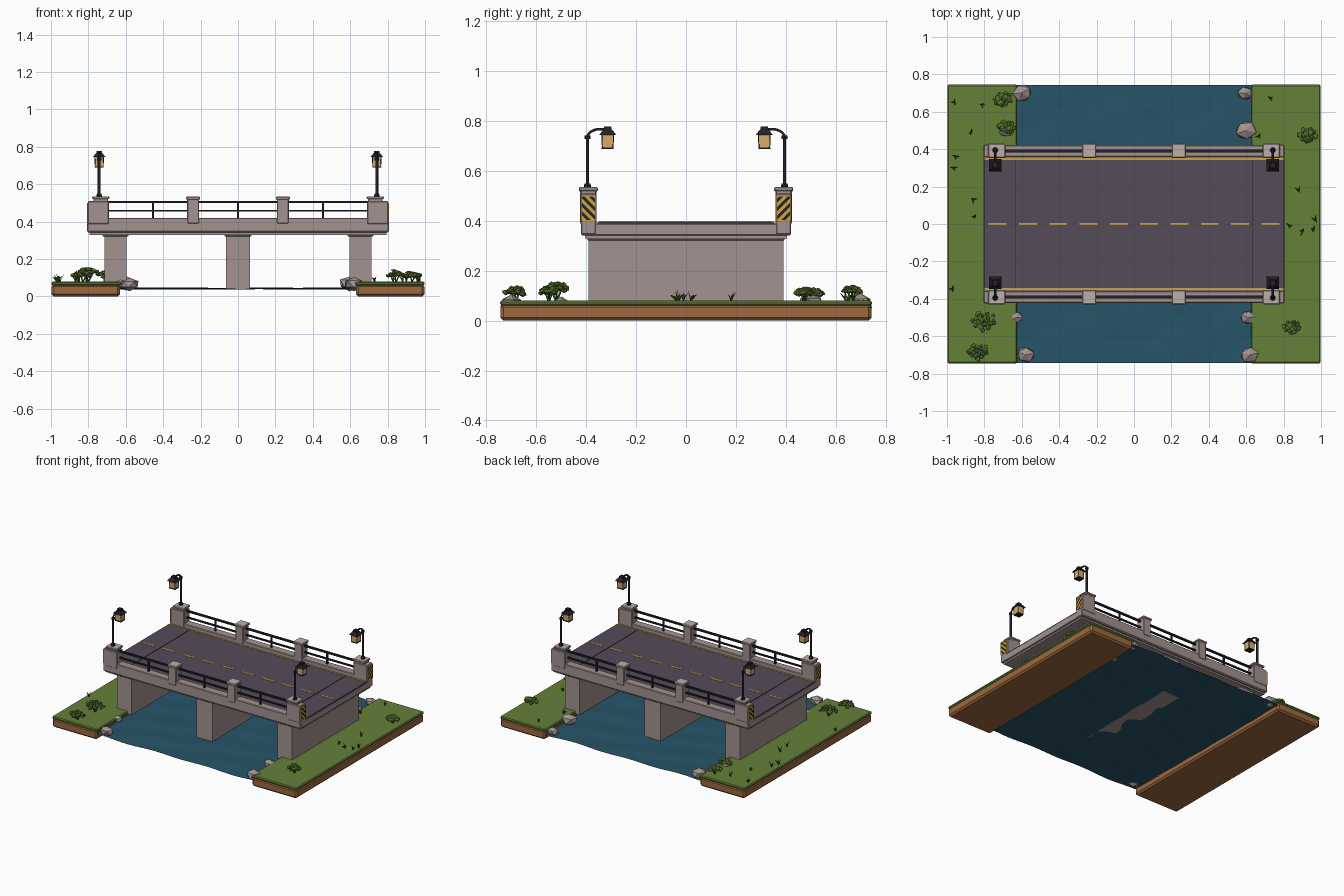
import bpy, bmesh, math, random
from mathutils import Vector, Matrix

if "Cube" in bpy.data.objects:
    bpy.data.objects.remove(bpy.data.objects["Cube"])

random.seed(7)


def mat(name, r, g, b):
    m = bpy.data.materials.new(name)
    m.diffuse_color = (r, g, b, 1)
    m.use_nodes = True
    m.node_tree.nodes["Principled BSDF"].inputs["Base Color"].default_value = m.diffuse_color
    return m


STONE = mat("stone", .36, .29, .28)
CAP = mat("pale_stone", .5, .43, .4)
ROAD = mat("asphalt", .09, .07, .095)
YELLOW = mat("yellow", .62, .36, .05)
DARK = mat("dark_metal", .015, .015, .022)
GLASS = mat("lamp_glass", .72, .43, .14)
GRASS = mat("grass", .13, .22, .04)
DIRT = mat("dirt", .34, .14, .05)
WATER = mat("water", .02, .09, .14)
ROCK = mat("rock", .36, .30, .28)
LEAF = mat("leaf", .11, .2, .03)
BLADE = mat("blade", .04, .1, .015)


def finish(name, bm, m):
    me = bpy.data.meshes.new(name)
    bm.to_mesh(me)
    bm.free()
    me.materials.append(m)
    ob = bpy.data.objects.new(name, me)
    bpy.context.collection.objects.link(ob)
    return ob


def box(name, x, y, z, m, bevel=0):
    """Box from (min, max) pairs, with an optional chamfer."""
    bm = bmesh.new()
    bmesh.ops.create_cube(bm, size=1)
    for v in bm.verts:
        v.co = [a[0] + (a[1] - a[0]) * (c + .5) for a, c in zip((x, y, z), v.co)]
    if bevel:
        bmesh.ops.bevel(bm, geom=bm.edges[:], offset=bevel, segments=1, affect='EDGES')
    return finish(name, bm, m)


def around(c, h):
    return (c - h, c + h)


def pair(s, a, b):
    return tuple(sorted((s * a, s * b)))


def tube(name, pts, r, m):
    cu = bpy.data.curves.new(name, 'CURVE')
    cu.dimensions = '3D'
    cu.bevel_depth = r
    cu.bevel_resolution = 1
    cu.use_fill_caps = True
    sp = cu.splines.new('POLY')
    sp.points.add(len(pts) - 1)
    for p, co in zip(sp.points, pts):
        p.co = (*co, 1)
    cu.materials.append(m)
    ob = bpy.data.objects.new(name, cu)
    bpy.context.collection.objects.link(ob)
    return ob


def cone(name, loc, r1, r2, h, n, m, turn=0):
    bm = bmesh.new()
    bmesh.ops.create_cone(bm, cap_ends=True, segments=n, radius1=r1, radius2=r2, depth=h,
                          matrix=Matrix.Translation(loc) @ Matrix.Rotation(turn, 4, 'Z'))
    return finish(name, bm, m)


# river surface with small waves
bm = bmesh.new()
bmesh.ops.create_grid(bm, x_segments=24, y_segments=24, size=1)
for v in bm.verts:
    x, y = v.co.x * .635, v.co.y * .742
    v.co = (x, y, .042 + .004 * math.sin(14 * x + 3 * y) + .002 * math.sin(23 * y - 9 * x))
finish("water", bm, WATER)

# river banks, abutments and end joints
for s in (-1, 1):
    box("bank_soil", pair(s, .632, .996), (-.744, .744), (0, .066), DIRT, .012)
    box("bank_turf", pair(s, .626, .997), (-.745, .745), (.06, .08), GRASS, .006)
    box("abutment", pair(s, .595, .715), (-.39, .39), (.06, .335), STONE)
    box("abutment_cap", pair(s, .585, .725), (-.395, .395), (.322, .336), STONE, .003)
    box("road_joint", around(s * .635, .002), (-.345, .345), (.39, .398), DARK)

# middle pier
box("middle_pier", (-.065, .065), (-.39, .39), (.04, .335), STONE)
box("middle_pier_cap", (-.073, .073), (-.395, .395), (.322, .336), STONE, .003)

# deck and road with markings
box("deck_soffit", (-.795, .795), (-.405, .405), (.33, .35), STONE)
box("deck_slab", (-.805, .805), (-.42, .42), (.342, .39), STONE, .004)
box("road_surface", (-.803, .803), (-.355, .355), (.385, .396), ROAD)
for i in range(10):
    box("centre_dash", around(-.729 + .162 * i, .048), (-.006, .006), (.39, .398), YELLOW)


def stripes(name, x, y0, y1, z0, z1, s):
    """Diagonal bars, cut to the sign outline."""
    bm = bmesh.new()
    for k in range(-3, 5):
        b = z0 + k * .034
        rise = (y1 - y0) * 1.0
        bm.faces.new([bm.verts.new((x, y, z)) for y, z in
                      ((y0, b), (y1, b + rise), (y1, b + rise + .017), (y0, b + .017))])
    for z, n in ((z0, -1), (z1, 1)):
        bmesh.ops.bisect_plane(bm, geom=bm.verts[:] + bm.edges[:] + bm.faces[:],
                               plane_co=(0, 0, z), plane_no=(0, 0, n), clear_outer=True)
    for v in bm.verts:
        v.co.y *= s
    finish(name, bm, DARK)


# both sides: kerbs, railings, posts, signs and lamps
for s in (-1, 1):
    box("kerb_beam", (-.806, .806), pair(s, .36, .422), (.345, .42), STONE, .004)
    box("road_edge_line", (-.8, .8), pair(s, .342, .352), (.39, .398), YELLOW)
    for z, r in ((.505, .006), (.458, .005)):
        box("rail", (-.7, .7), around(s * .39, r + .001), around(z, r), DARK)
    for x in (-.455, 0, .455):
        box("baluster", around(x, .005), around(s * .39, .005), (.415, .505), DARK)
    for x in (-.24, .24):
        box("middle_post", around(x, .032), pair(s, .358, .425), (.39, .525), STONE, .004)
        box("middle_post_cap", around(x, .038), pair(s, .353, .43), (.518, .534), CAP, .004)
    for e in (-1, 1):
        box("end_post", pair(e, .69, .803), pair(s, .358, .424), (.385, .51), STONE, .004)
        box("end_post_top", pair(e, .695, .773), pair(s, .36, .422), (.50, .526), STONE, .003)
        box("end_post_cap", pair(e, .688, .78), pair(s, .353, .43), (.52, .535), CAP, .004)
        box("hazard_sign", pair(e, .80, .808), pair(s, .361, .421), (.40, .50), YELLOW)
        stripes("hazard_stripes", e * .8088, .364, .418, .403, .497, s)
        # lamp on the end post
        lx = e * .742
        cone("lamp_foot", (lx, s * .395, .54), .016, .012, .02, 8, DARK)
        arc = [(lx, s * (.345 + .05 * math.cos(a)), .735 + .033 * math.sin(a))
               for a in [i * math.pi / 12 for i in range(7)]]
        tube("lamp_pole", [(lx, s * .395, .53), (lx, s * .395, .735)], .008, DARK)
        tube("lamp_arm", arc + [(lx, s * .312, .768)], .006, DARK)
        cone("lamp_collar", (lx, s * .395, .735), .012, .012, .014, 8, DARK)
        ly = s * .314
        q = math.pi / 4
        cone("lantern_glass", (lx, ly, .719), .030, .033, .052, 4, GLASS, q)
        cone("lantern_base", (lx, ly, .692), .034, .034, .006, 4, DARK, q)
        cone("lantern_roof", (lx, ly, .756), .048, .024, .022, 4, DARK, q)
        cone("lantern_top", (lx, ly, .772), .022, .02, .012, 4, DARK, q)
        for a in (-1, 1):
            for b in (-1, 1):
                tube("lantern_bar", [(lx + a * .0215, ly + b * .0215, .692),
                                     (lx + a * .0235, ly + b * .0235, .746)], .002, DARK)


def blob(bm, loc, size, jitter, sub=1):
    vs = bmesh.ops.create_icosphere(bm, subdivisions=sub, radius=1)["verts"]
    turn = Matrix.Rotation(random.uniform(0, 6), 3, 'Z')
    for v in vs:
        c = turn @ v.co * random.uniform(1 - jitter, 1 + jitter)
        v.co = Vector(loc) + Vector((c.x * size[0], c.y * size[1], c.z * size[2]))


# shore rocks: x, y, radius, centre height
for x, y, r, z in ((-.60, .70, .06, .07), (-.68, .50, .045, .085), (.595, .70, .045, .06),
                   (.60, .50, .06, .07), (-.63, -.50, .038, .065), (-.58, -.70, .05, .065),
                   (.61, -.50, .046, .065), (.62, -.70, .055, .068)):
    bm = bmesh.new()
    blob(bm, (x, y, z), (r, r * .85, r * .68), .1)
    finish("shore_rock", bm, ROCK)

# bushes made of small leafy clumps: x, y, spread, height
for x, y, r, h in ((-.70, .665, .055, .075), (-.68, .52, .045, .06), (-.80, -.52, .075, .095),
                   (-.83, -.685, .06, .07), (.845, -.55, .05, .075), (.93, .475, .05, .065)):
    bm = bmesh.new()
    for i in range(18):
        a = i * 2.4
        d = r * math.sqrt((i + .5) / 18) * .85
        z = .08 + h * (.8 - .45 * (d / r) ** 2) * random.uniform(.75, 1)
        k = random.uniform(.011, .018)
        blob(bm, (x + d * math.cos(a), y + d * math.sin(a) * .8, z), (k, k, k * .75), .25)
    finish("bush", bm, LEAF)
    for a in (0, 2.1, 4.2):
        tube("bush_stem", [(x, y, .075), (x + r * .4 * math.cos(a), y + r * .4 * math.sin(a),
                                          .08 + h * .6)], .004, BLADE)

# grass tufts
bm = bmesh.new()
for x, y in ((-.96, .65), (-.81, .64), (-.87, .49), (-.95, .36), (-.965, .30), (-.86, .13),
             (-.85, .04), (-.97, -.35), (.73, .67), (.67, .47), (.88, .18), (.83, -.01),
             (.90, -.04), (.96, -.03), (.97, .02)):
    for i in range(3):
        a = i * 2.1 + random.uniform(0, 1.5)
        d = Vector((math.cos(a), math.sin(a), 0))
        w = Vector((-d.y, d.x, 0)) * .005
        p = Vector((x, y, .078))
        tip = p + d * random.uniform(.012, .027) + Vector((0, 0, random.uniform(.025, .048)))
        mid = p + d * .006 + Vector((0, 0, .02))
        bm.faces.new([bm.verts.new(c) for c in (p - w, p + w, mid + w * .7, tip, mid - w * .7)])
finish("grass_tufts", bm, BLADE)
